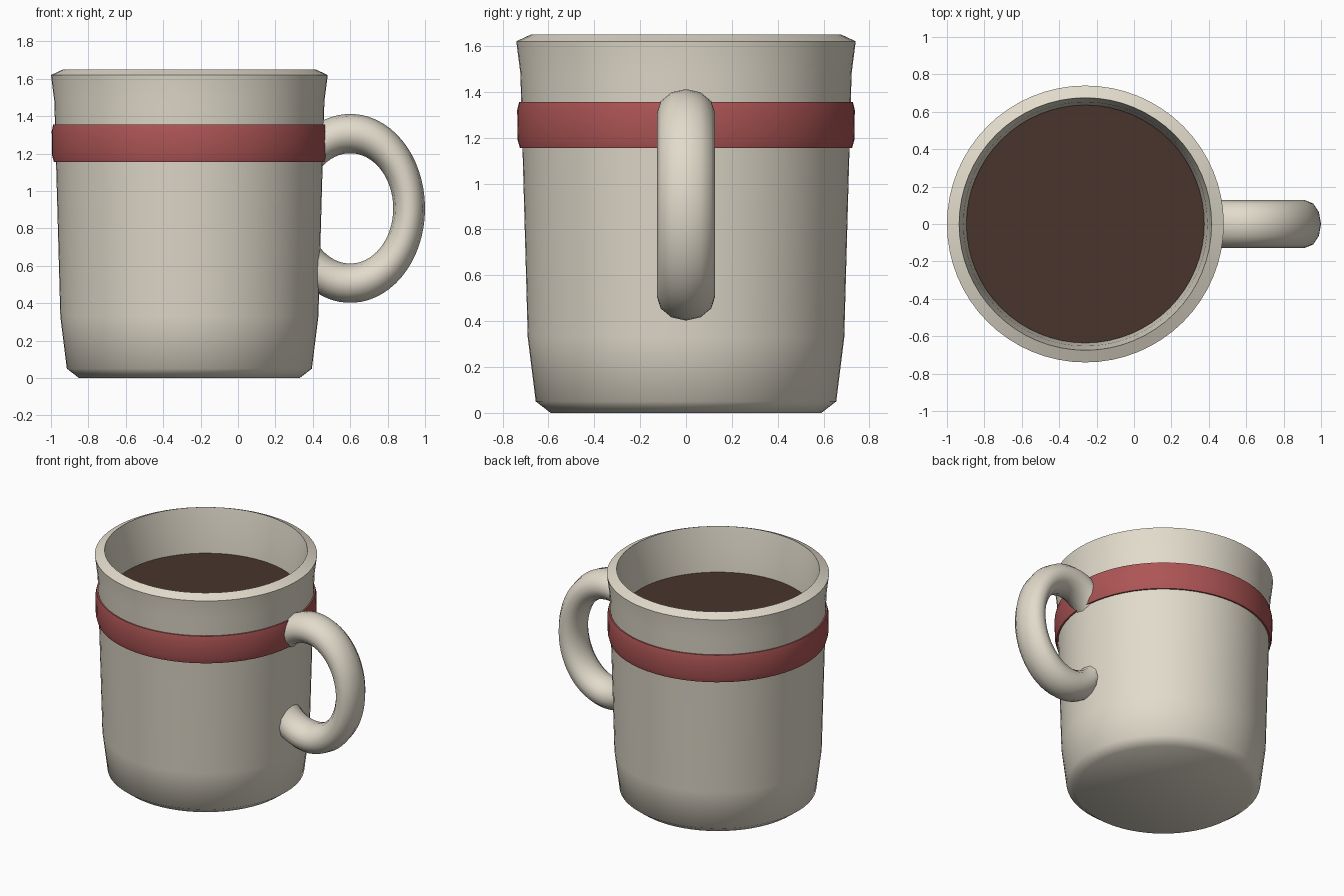
import bpy, math
from math import sin, cos, pi, radians

if "Cube" in bpy.data.objects:
    bpy.data.objects.remove(bpy.data.objects["Cube"])

CX = -0.26  # axis of the cup body


def material(name, rgb):
    m = bpy.data.materials.new(name)
    m.diffuse_color = (*rgb, 1)
    m.use_nodes = True
    m.node_tree.nodes["Principled BSDF"].inputs["Base Color"].default_value = m.diffuse_color
    return m


def make(name, verts, faces, mat, angle):
    me = bpy.data.meshes.new(name)
    me.from_pydata(verts, [], faces)
    me.materials.append(mat)
    ob = bpy.data.objects.new(name, me)
    bpy.context.collection.objects.link(ob)
    bpy.ops.object.select_all(action='DESELECT')
    ob.select_set(True)
    bpy.context.view_layer.objects.active = ob
    bpy.ops.object.shade_smooth_by_angle(angle=radians(angle))
    return ob


def lathe(name, profile, mat, n=64, angle=50, closed=False):
    """Spin (radius, z) points about the cup axis, listed bottom-up on the outside."""
    k = len(profile)
    verts = [(CX + r * cos(2 * pi * i / n), r * sin(2 * pi * i / n), z)
             for r, z in profile for i in range(n)]
    faces = []
    for j in range(k if closed else k - 1):
        a, b = j * n, (j + 1) % k * n
        for i in range(n):
            i2 = (i + 1) % n
            faces.append((a + i, a + i2, b + i2, b + i))
    if not closed:  # flat end discs
        faces.append(tuple(reversed(range(n))))
        faces.append(tuple((k - 1) * n + i for i in range(n)))
    return make(name, verts, faces, mat, angle)


cream = material("cream_glaze", (0.76, 0.71, 0.60))
red = material("red_glaze", (0.42, 0.09, 0.09))
brown = material("coffee_brown", (0.065, 0.035, 0.025))

# Cup body: outside wall, flared rim, inside wall and floor
lathe("cup_body", [
    (0.59, 0.0), (0.655, 0.05), (0.69, 0.33), (0.722, 1.48), (0.74, 1.62),
    (0.675, 1.65), (0.652, 1.50), (0.635, 1.30), (0.61, 0.35), (0.56, 0.10)], cream)

# Raised coloured band
lathe("band", [
    (0.70, 1.155), (0.724, 1.155), (0.734, 1.19), (0.736, 1.32),
    (0.728, 1.355), (0.70, 1.355)], red, closed=True)

# Drink surface
lathe("coffee", [(0.634, 1.30), (0.636, 1.33)], brown)

# Handle: stretched ring whose ends are buried in the wall
SIDES, STEPS = 12, 48
verts, faces = [], []
for s in range(STEPS + 1):
    t = radians(-140 + 280 * s / STEPS)
    for i in range(SIDES):
        a = 2 * pi * i / SIDES
        x = 0.6 + (0.315 + 0.085 * cos(a)) * cos(t)
        z = 0.907 + (0.40 + 0.105 * cos(a)) * sin(t)
        verts.append((max(x, 0.40), 0.127 * sin(a), z))
for s in range(STEPS):
    for i in range(SIDES):
        a, b, i2 = s * SIDES, (s + 1) * SIDES, (i + 1) % SIDES
        faces.append((a + i, b + i, b + i2, a + i2))
faces.append(tuple(range(SIDES)))
faces.append(tuple(STEPS * SIDES + i for i in reversed(range(SIDES))))
make("handle", verts, faces, cream, 60)
